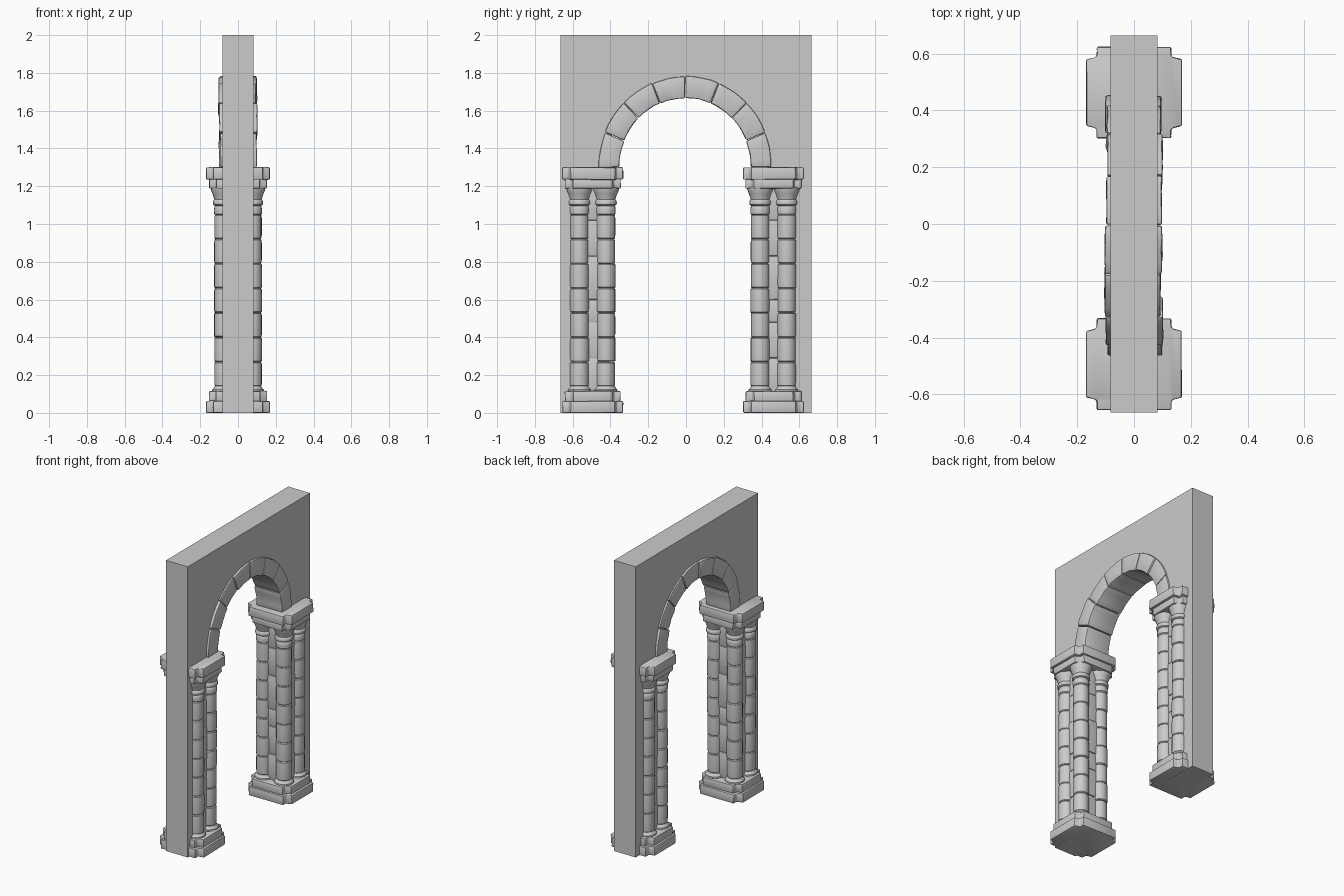
import bpy, bmesh, math, random
from mathutils import Vector

if "Cube" in bpy.data.objects:
    bpy.data.objects.remove(bpy.data.objects["Cube"])
random.seed(4)


def finish(bm, name, smooth=True):
    bmesh.ops.recalc_face_normals(bm, faces=bm.faces)
    me = bpy.data.meshes.new(name)
    bm.to_mesh(me)
    bm.free()
    ob = bpy.data.objects.new(name, me)
    bpy.context.collection.objects.link(ob)
    if smooth:
        bpy.ops.object.select_all(action='DESELECT')
        ob.select_set(True)
        bpy.context.view_layer.objects.active = ob
        bpy.ops.object.shade_smooth_by_angle(angle=math.radians(35))
    return ob


def add_prism(bm, pts, vec, bevel=0.0, jitter=0.0):
    """Extruded outline with worn edges, added to bm."""
    tmp = bmesh.new()
    face = tmp.faces.new([tmp.verts.new(p) for p in pts])
    ext = bmesh.ops.extrude_face_region(tmp, geom=[face])
    new = [v for v in ext['geom'] if isinstance(v, bmesh.types.BMVert)]
    bmesh.ops.translate(tmp, verts=new, vec=vec)
    for v in tmp.verts:
        v.co += Vector([random.uniform(-jitter, jitter) for _ in range(3)])
    bmesh.ops.recalc_face_normals(tmp, faces=tmp.faces)
    if bevel:
        edges = [e for e in tmp.edges if e.calc_face_angle(0) > 0.5]
        bmesh.ops.bevel(tmp, geom=edges, offset=bevel, segments=2, profile=0.5, affect='EDGES')
    me = bpy.data.meshes.new("tmp")
    tmp.to_mesh(me)
    tmp.free()
    bm.from_mesh(me)
    bpy.data.meshes.remove(me)


def add_lathe(bm, x, y, profile, wobble=0.0, sides=20):
    """Revolved closed profile of (radius, z) around a vertical axis."""
    rings = []
    for r, z in profile:
        rings.append([bm.verts.new((x + r * math.cos(a), y + r * math.sin(a), z))
                      for a in (2 * math.pi * k / sides for k in range(sides))])
    for lo, hi in zip(rings, rings[1:]):
        for k in range(sides):
            n = (k + 1) % sides
            bm.faces.new((lo[k], lo[n], hi[n], hi[k]))
    bm.faces.new(rings[0][::-1])
    bm.faces.new(rings[-1])
    dx, dy = random.uniform(-wobble, wobble), random.uniform(-wobble, wobble)
    for ring in rings:
        for v in ring:
            v.co += Vector((dx, dy, 0))


def slab(bm, cy, hx, hy, z0, z1, notch=0.037):
    """Rectangular slab with stepped corners."""
    c = 0.007
    quarter = [(hx, hy - notch - c), (hx - notch + c, hy - notch), (hx - notch, hy - notch + c), (hx - notch, hy)]
    pts = quarter + [(-x, y) for x, y in quarter[::-1]]
    pts += [(-x, -y) for x, y in pts]
    add_prism(bm, [(x, cy + y, z0) for x, y in pts], (0, 0, z1 - z0), 0.005, 0.0015)


def ellipse(ry, rz, a):
    return (-0.004 + ry * math.cos(a), 1.3 + rz * math.sin(a))


# Wall with arched opening
arc = [ellipse(0.42, 0.44, math.pi * k / 32) for k in range(33)]
outline = [(-0.665, 0), (-0.665, 2), (0.665, 2), (0.665, 0), (0.44, 0), (0.44, 1.28)]
outline += arc + [(-0.46, 1.28), (-0.46, 0)]
bm = bmesh.new()
add_prism(bm, [(-0.083, y, z) for y, z in outline], (0.166, 0, 0))
finish(bm, "wall", False)

# Arch ring of eight wedge stones
bm = bmesh.new()
N = 8
for i in range(N):
    a0 = math.pi * i / N + 0.003
    a1 = math.pi * (i + 1) / N - 0.003
    angs = [a0 + (a1 - a0) * k / 4 for k in range(5)]
    g = random.uniform(-0.004, 0.004)
    pts = [ellipse(0.458 + g, 0.482 + g, a) for a in angs]
    pts += [ellipse(0.349 + g / 2, 0.367 + g / 2, a) for a in angs[::-1]]
    xl, xr = random.uniform(0.092, 0.103), random.uniform(0.092, 0.102)
    add_prism(bm, [(-xl, y, z) for y, z in pts], (xl + xr, 0, 0), 0.007, 0.0015)
finish(bm, "arch_stones")

joints = [0.14, 0.27, 0.40, 0.53, 0.66, 0.79, 0.92, 1.05]
core_joints = [0.10, 0.29, 0.48, 0.60, 0.83, 1.02, 1.21]

for side, cy in (("left", -0.494), ("right", 0.463)):
    # Stepped base
    bm = bmesh.new()
    slab(bm, cy, 0.168, 0.161, 0.0, 0.062)
    slab(bm, cy, 0.154, 0.147, 0.058, 0.115)
    finish(bm, side + "_base")

    # Stepped cap slabs
    bm = bmesh.new()
    slab(bm, cy, 0.152, 0.148, 1.188, 1.24)
    slab(bm, cy, 0.168, 0.161, 1.236, 1.3)
    finish(bm, side + "_cap")

    # Core masonry between the columns
    bm = bmesh.new()
    for z0, z1 in zip(core_joints, core_joints[1:]):
        h = random.uniform(0.086, 0.092)
        add_prism(bm, [(h * sx, cy + h * sy, z0) for sx, sy in ((1, 1), (-1, 1), (-1, -1), (1, -1))],
                  (0, 0, z1 - z0), 0.006, 0.001)
    finish(bm, side + "_core")

    # Four clustered columns: foot ring, drums, neck and flared capital
    bm = bmesh.new()
    for sx in (-1, 1):
        for sy in (-1, 1):
            x, y = 0.075 * sx, cy + 0.07 * sy
            add_lathe(bm, x, y, [(0.056, 0.108), (0.062, 0.115), (0.061, 0.124), (0.053, 0.132), (0.047, 0.142)])
            for z0, z1 in zip(joints, joints[1:]):
                r = random.uniform(0.048, 0.0515)
                t0, t1 = z0 + random.uniform(-0.002, 0.002), z1
                add_lathe(bm, x, y, [(r - 0.006, t0), (r - 0.001, t0 + 0.005), (r, t0 + 0.02),
                                     (r, t1 - 0.02), (r - 0.001, t1 - 0.005), (r - 0.006, t1)], 0.0012)
            add_lathe(bm, x, y, [(0.044, 1.048), (0.051, 1.054), (0.052, 1.075), (0.050, 1.092), (0.045, 1.098)])
            add_lathe(bm, x, y, [(0.047, 1.096), (0.056, 1.102), (0.058, 1.115), (0.055, 1.125), (0.050, 1.13)])
            add_lathe(bm, x, y, [(0.049, 1.126), (0.053, 1.14), (0.060, 1.16), (0.068, 1.178), (0.070, 1.192)])
    finish(bm, side + "_columns")
